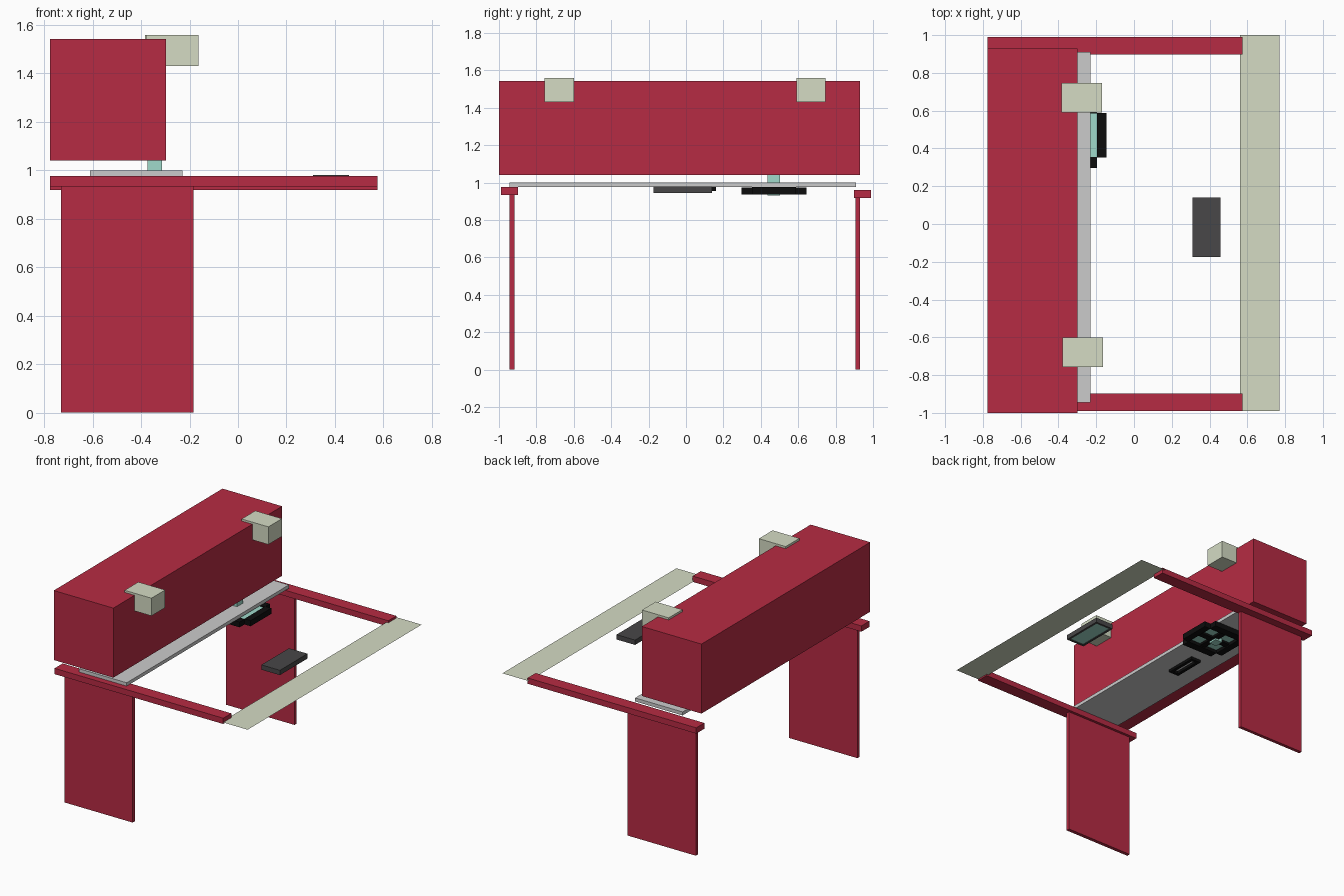
import bpy, bmesh
from mathutils import Vector

if "Cube" in bpy.data.objects:
    bpy.data.objects.remove(bpy.data.objects["Cube"])


def material(name, rgb):
    m = bpy.data.materials.new(name)
    m.diffuse_color = (*rgb, 1)
    m.use_nodes = True
    m.node_tree.nodes["Principled BSDF"].inputs["Base Color"].default_value = m.diffuse_color
    return m


RED = material("red_paint", (0.47, 0.024, 0.056))
PALE = material("pale_green", (0.66, 0.71, 0.55))
BLACK = material("black", (0.004, 0.004, 0.004))
DARK = material("dark_grey", (0.065, 0.063, 0.065))
TEAL = material("teal_glass", (0.35, 0.70, 0.60))


def boxes(name, spans, mat=None):
    """One object from boxes given as (x0, x1, y0, y1, z0, z1)."""
    bm = bmesh.new()
    for x0, x1, y0, y1, z0, z1 in spans:
        new = bmesh.ops.create_cube(bm, size=1)["verts"]
        bmesh.ops.scale(bm, vec=(x1 - x0, y1 - y0, z1 - z0), verts=new)
        bmesh.ops.translate(bm, vec=Vector((x0 + x1, y0 + y1, z0 + z1)) / 2, verts=new)
    me = bpy.data.meshes.new(name)
    bm.to_mesh(me)
    bm.free()
    ob = bpy.data.objects.new(name, me)
    bpy.context.collection.objects.link(ob)
    if mat:
        me.materials.append(mat)
    return ob


def frame(x0, x1, y0, y1, z0, z1, w):
    """Box spans of a flat rectangular frame with border w."""
    return [(x0, x1, y0, y0 + w, z0, z1), (x0, x1, y1 - w, y1, z0, z1),
            (x0, x0 + w, y0 + w, y1 - w, z0, z1), (x1 - w, x1, y0 + w, y1 - w, z0, z1)]


# Upper cabinet and shelf below it
boxes("cabinet", [(-0.775, -0.298, -1.0, 0.93, 1.04, 1.543)], RED)
boxes("shelf", [(-0.61, -0.23, -0.945, 0.91, 0.975, 1.0)])

# Side rails and leg panels
boxes("left_rail", [(-0.775, 0.575, -0.99, -0.898, 0.934, 0.976)], RED)
boxes("right_rail", [(-0.775, 0.575, 0.898, 0.99, 0.918, 0.96)], RED)
boxes("left_leg", [(-0.73, -0.183, -0.943, -0.917, 0, 0.934)], RED)
boxes("right_leg", [(-0.73, -0.183, 0.907, 0.931, 0, 0.918)], RED)

# Lamps sunk into the cabinet's upper edge
boxes("left_lamp", [(-0.378, -0.163, -0.757, -0.60, 1.43, 1.558)], PALE)
boxes("right_lamp", [(-0.384, -0.17, 0.59, 0.746, 1.43, 1.558)], PALE)

# Flat strip joining the rail ends
strip = bpy.data.meshes.new("end_strip")
strip.from_pydata([(0.56, -0.99, 0.945), (0.77, -0.99, 0.945),
                   (0.77, 1.0, 0.945), (0.56, 1.0, 0.945)], [], [(0, 1, 2, 3)])
strip.materials.append(PALE)
bpy.context.collection.objects.link(bpy.data.objects.new("end_strip", strip))

# Tablet: solid back, rim and glass facing down
tablet = (0.31, 0.458, -0.175, 0.14)
boxes("tablet_body", [(*tablet, 0.955, 0.98)] + frame(*tablet, 0.945, 0.955, 0.016), DARK)
boxes("tablet_glass", [(0.326, 0.442, -0.159, 0.124, 0.949, 0.956)], TEAL)

# Small frame under the shelf
boxes("shelf_handle", frame(-0.465, -0.385, -0.08, 0.16, 0.955, 0.975, 0.022), BLACK)

# Stepped wheel under the shelf, with cross spokes and post
CX, CY = -0.32, 0.47
ring = []
for s in (-1, 1):
    inner, outer = sorted((s * 0.125, s * 0.175))
    ring.append((CX + inner, CX + outer, CY - 0.118, CY + 0.118, 0.936, 0.977))
    ring.append((CX - 0.125, CX + 0.125, CY + min(s * 0.115, s * 0.173),
                 CY + max(s * 0.115, s * 0.173), 0.936, 0.974))
boxes("wheel_ring", ring, BLACK)
boxes("wheel_spokes", [(CX - 0.126, CX + 0.126, CY - 0.022, CY + 0.022, 0.945, 0.962),
                       (CX - 0.022, CX + 0.022, CY - 0.116, CY + 0.116, 0.944, 0.961)], BLACK)
boxes("wheel_plate", [(CX - 0.126, CX + 0.127, CY - 0.116, CY + 0.116, 0.96, 0.968)], TEAL)
boxes("wheel_post", [(-0.373, -0.314, 0.437, 0.503, 0.931, 1.04)], TEAL)
